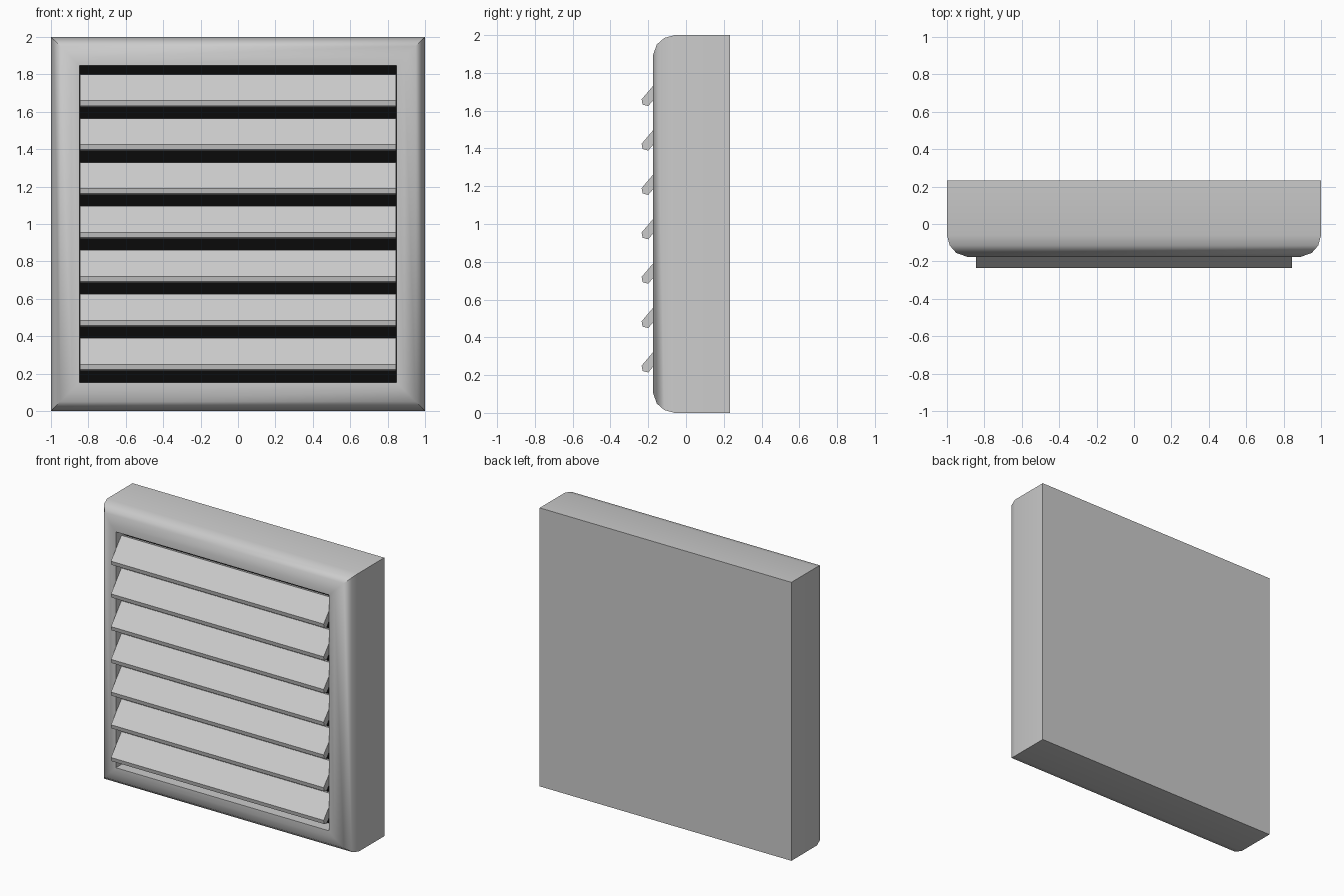
import bpy
import bmesh
import math

if "Cube" in bpy.data.objects:
    bpy.data.objects.remove(bpy.data.objects["Cube"])


def finish(name, bm, smooth=False):
    bmesh.ops.recalc_face_normals(bm, faces=bm.faces[:])
    mesh = bpy.data.meshes.new(name)
    bm.to_mesh(mesh)
    bm.free()
    obj = bpy.data.objects.new(name, mesh)
    bpy.context.collection.objects.link(obj)
    if smooth:
        bpy.ops.object.select_all(action='DESELECT')
        bpy.context.view_layer.objects.active = obj
        obj.select_set(True)
        bpy.ops.object.shade_smooth_by_angle(angle=math.radians(40))
    return obj


def square(bm, half, y):
    return [bm.verts.new((sx * half, y, 1 + sz * half))
            for sx, sz in ((-1, -1), (1, -1), (1, 1), (-1, 1))]


OPEN = 0.847      # half size of the opening
FLOOR_Y = -0.08   # depth of the dark backing

# Frame: mitred square rings from the closed back, over the rounded rim, into the opening
bm = bmesh.new()
profile = [(1, 0.232), (1, -0.06), (0.985, -0.115), (0.95, -0.155),
           (0.89, -0.176), (OPEN, -0.176), (OPEN, FLOOR_Y)]
rings = [square(bm, h, y) for h, y in profile]
bm.faces.new(rings[0])
for a, b in zip(rings, rings[1:]):
    for i in range(4):
        j = (i + 1) % 4
        bm.faces.new((a[i], a[j], b[j], b[i]))
finish("frame", bm, smooth=True)

# Dark backing behind the slats
bm = bmesh.new()
bm.faces.new(square(bm, OPEN, FLOOR_Y))
backing = finish("backing_panel", bm)
black = bpy.data.materials.new("black")
black.diffuse_color = (0.003, 0.003, 0.003, 1)
black.use_nodes = True
black.node_tree.nodes["Principled BSDF"].inputs["Base Color"].default_value = black.diffuse_color
backing.data.materials.append(black)

# Slats: tilted section, point-symmetric about its centre, extruded along x
CENTRE_Y = -0.158
half_section = [(-0.077, -0.052), (-0.072, -0.08), (-0.042, -0.088)]
section = half_section + [(-y, -z) for y, z in half_section]
for k in range(7):
    bm = bmesh.new()
    zc = 0.302 + 0.235 * k
    ends = [[bm.verts.new((x, CENTRE_Y + y, zc + z)) for y, z in section]
            for x in (-0.845, 0.845)]
    for end in ends:
        bm.faces.new(end)
    n = len(section)
    for i in range(n):
        j = (i + 1) % n
        bm.faces.new((ends[0][i], ends[0][j], ends[1][j], ends[1][i]))
    finish(f"slat_{k + 1}", bm, smooth=True)
